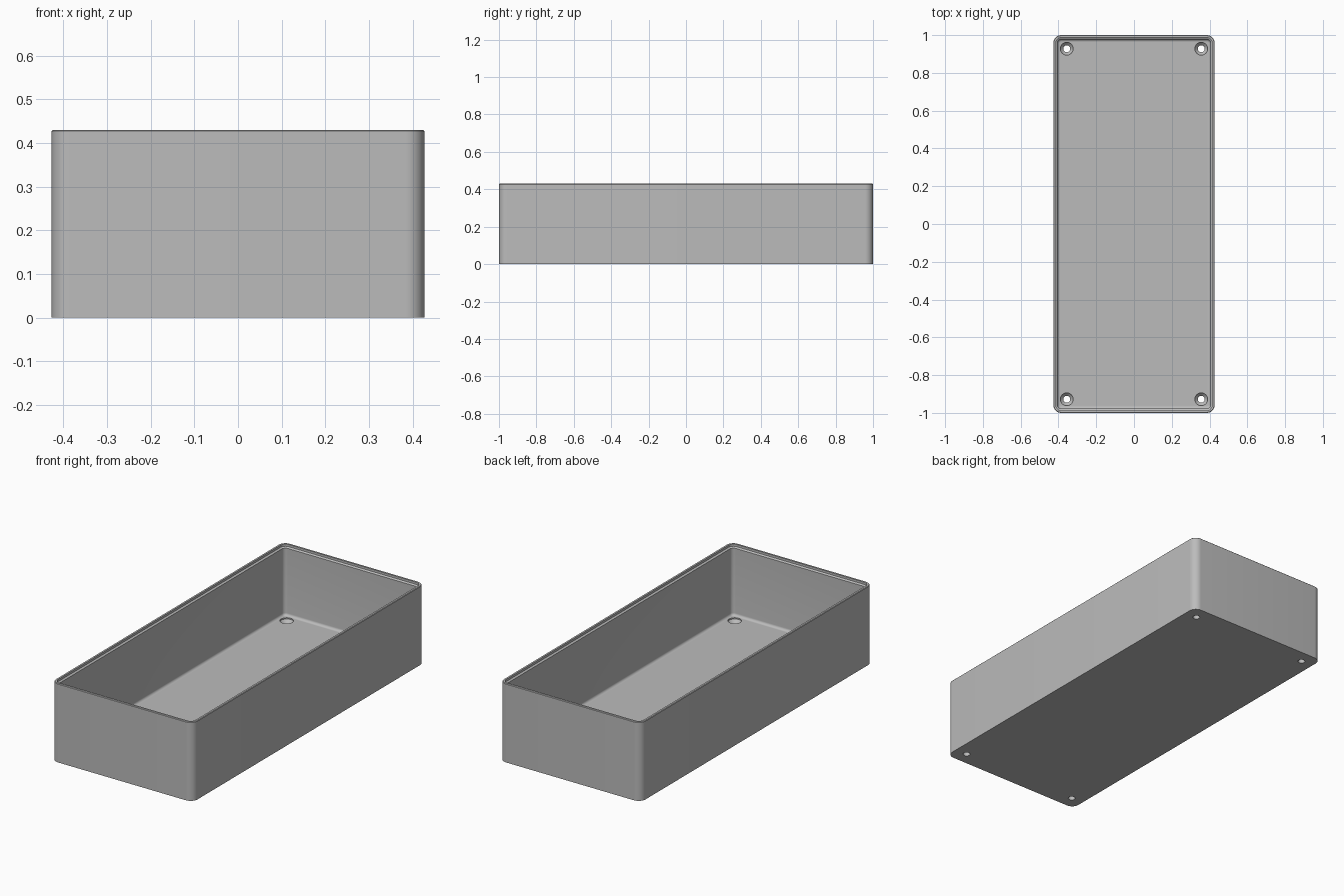
import bpy, bmesh, math

HALF_X, HALF_Y, HEIGHT = 0.427, 1.0, 0.43
CORNER, FLOOR, WALL, FILLET = 0.042, 0.045, 0.022, 0.014
HOLE_X, HOLE_Y = 0.356, 0.928
ARC_STEPS = 10

old = bpy.data.objects.get("Cube")
if old:
    bpy.data.objects.remove(old, do_unlink=True)

grey = bpy.data.materials.new("plain grey")
grey.use_nodes = True
grey.diffuse_color = (0.5, 0.5, 0.5, 1)
grey.node_tree.nodes["Principled BSDF"].inputs["Base Color"].default_value = (0.5, 0.5, 0.5, 1)


def add_object(name, bm):
    bmesh.ops.recalc_face_normals(bm, faces=bm.faces)
    mesh = bpy.data.meshes.new(name)
    bm.to_mesh(mesh)
    bm.free()
    mesh.materials.append(grey)
    obj = bpy.data.objects.new(name, mesh)
    bpy.context.collection.objects.link(obj)
    return obj


def rounded_ring(inset, z):
    """Points of a rounded rectangle, pulled in from the outer wall."""
    r = max(CORNER - inset, 0.006)
    cx, cy = HALF_X - inset - r, HALF_Y - inset - r
    points = []
    for i, (sx, sy) in enumerate(((1, 1), (-1, 1), (-1, -1), (1, -1))):
        for k in range(ARC_STEPS + 1):
            a = (i + k / ARC_STEPS) * math.pi / 2
            points.append((sx * cx + r * math.cos(a), sy * cy + r * math.sin(a), z))
    return points


def round_ring(radius, z, x, y, sides=40):
    turn = 2 * math.pi / sides
    return [(x + radius * math.cos(k * turn), y + radius * math.sin(k * turn), z)
            for k in range(sides)]


def skin(name, rings):
    """Closed solid through a series of matching rings."""
    bm = bmesh.new()
    loops = [[bm.verts.new(p) for p in ring] for ring in rings]
    n = len(loops[0])
    for low, high in zip(loops, loops[1:]):
        for k in range(n):
            j = (k + 1) % n
            bm.faces.new((low[k], low[j], high[j], high[k]))
    bm.faces.new(loops[0][::-1])
    bm.faces.new(loops[-1])
    return add_object(name, bm)


# Open tray: outer wall, bevelled rim, inner wall, floor fillet
section = [(0, 0), (0, HEIGHT - 0.003), (0.003, HEIGHT), (0.013, HEIGHT),
           (0.013, HEIGHT - 0.012), (WALL, HEIGHT - 0.018)]
for k in range(7):
    a = k / 6 * math.pi / 2
    section.append((WALL + FILLET * (1 - math.cos(a)), FLOOR + FILLET * (1 - math.sin(a))))
tray = skin("tray", [rounded_ring(inset, z) for inset, z in section])

# Countersunk screw holes in the four floor corners
bpy.context.view_layer.objects.active = tray
for sx in (-1, 1):
    for sy in (-1, 1):
        profile = [(0.018, -0.05), (0.018, 0.022), (0.034, 0.038), (0.034, 0.1)]
        cutter = skin("hole_cutter", [round_ring(r, z, sx * HOLE_X, sy * HOLE_Y)
                                      for r, z in profile])
        cutter.hide_render = True
        cut = tray.modifiers.new("screw_hole", "BOOLEAN")
        cut.operation = "DIFFERENCE"
        cut.solver = "EXACT"
        cut.object = cutter
        bpy.ops.object.modifier_apply(modifier=cut.name)
        bpy.data.objects.remove(cutter, do_unlink=True)

# Smooth rounded corners, crisp edges
for obj in bpy.context.selected_objects:
    obj.select_set(False)
tray.select_set(True)
bpy.ops.object.shade_smooth_by_angle(angle=math.radians(30))
